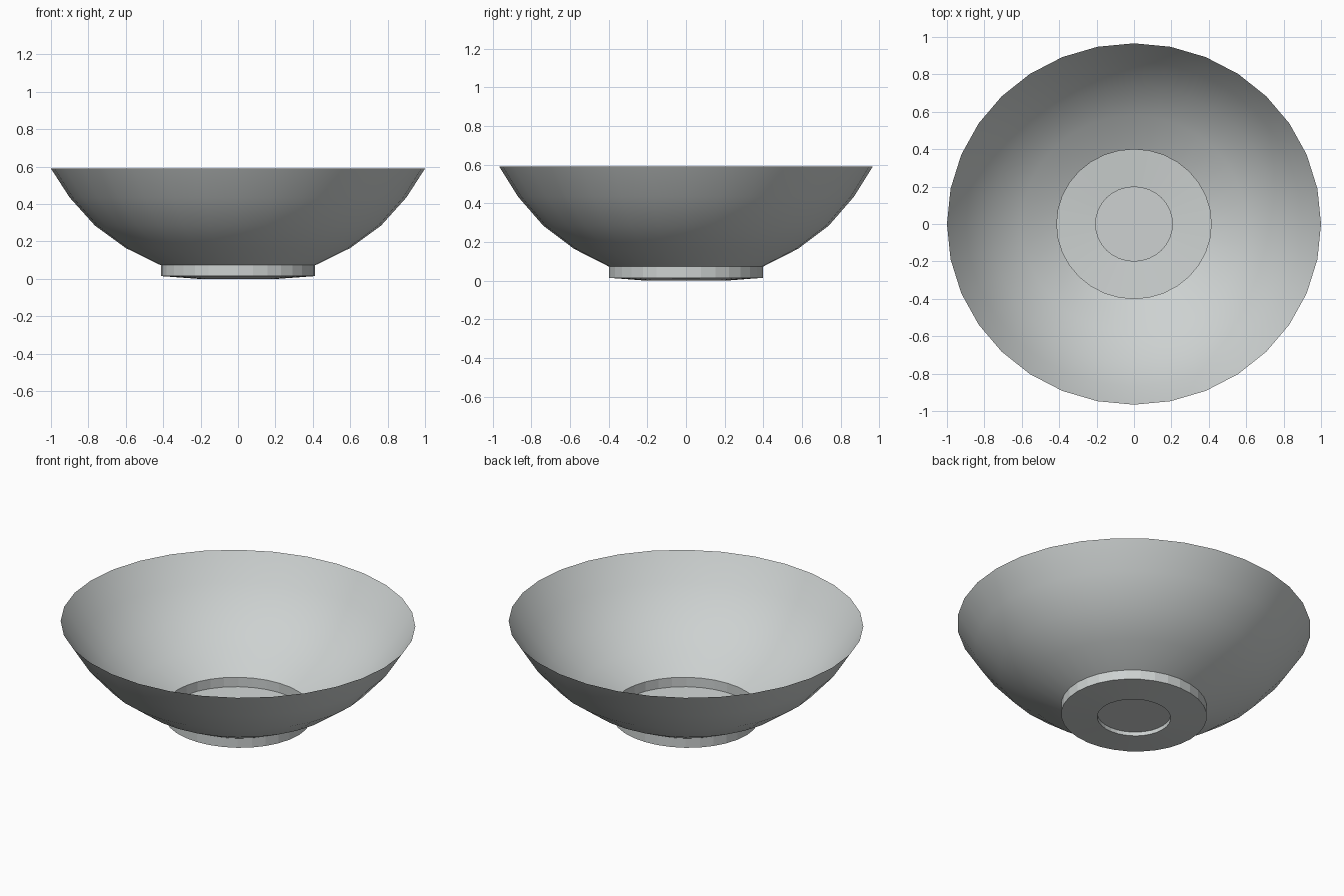
import bpy, bmesh, math

if "Cube" in bpy.data.objects:
    bpy.data.objects.remove(bpy.data.objects["Cube"])

SIDES = 32
Y_SCALE = 0.966  # the bowl is slightly oval

glaze = bpy.data.materials.new("pale_grey_glaze")
glaze.diffuse_color = (0.61, 0.64, 0.635, 1)
glaze.use_nodes = True
glaze.node_tree.nodes["Principled BSDF"].inputs["Base Color"].default_value = glaze.diffuse_color


def lathe(name, profile, smooth, flip=False):
    """Spin (radius, z) points into an oval shell; radius 0 closes it with a disc."""
    bm = bmesh.new()
    rings = []
    for r, z in profile:
        if r == 0:
            continue
        rings.append([bm.verts.new((r * math.cos(a), r * Y_SCALE * math.sin(a), z))
                      for a in (2 * math.pi * i / SIDES for i in range(SIDES))])
    for low, high in zip(rings, rings[1:]):
        for i in range(SIDES):
            j = (i + 1) % SIDES
            f = bm.faces.new((low[i], low[j], high[j], high[i]))
            f.smooth = smooth
    if profile[0][0] == 0:
        bm.faces.new(list(reversed(rings[0])))
    mesh = bpy.data.meshes.new(name)
    bm.to_mesh(mesh)
    bm.free()
    mesh.materials.append(glaze)
    obj = bpy.data.objects.new(name, mesh)
    bpy.context.collection.objects.link(obj)
    return obj


# Thin curved wall, open at the top
lathe("bowl_wall", [(0.413, 0.073), (0.60, 0.165), (0.765, 0.285),
                    (0.90, 0.435), (1.0, 0.59)], True)

# Faceted foot: recessed centre disc, sloping ring, upright side
lathe("foot", [(0, 0.024), (0.208, 0.024), (0.208, 0.0),
               (0.413, 0.015), (0.413, 0.073)], False)
